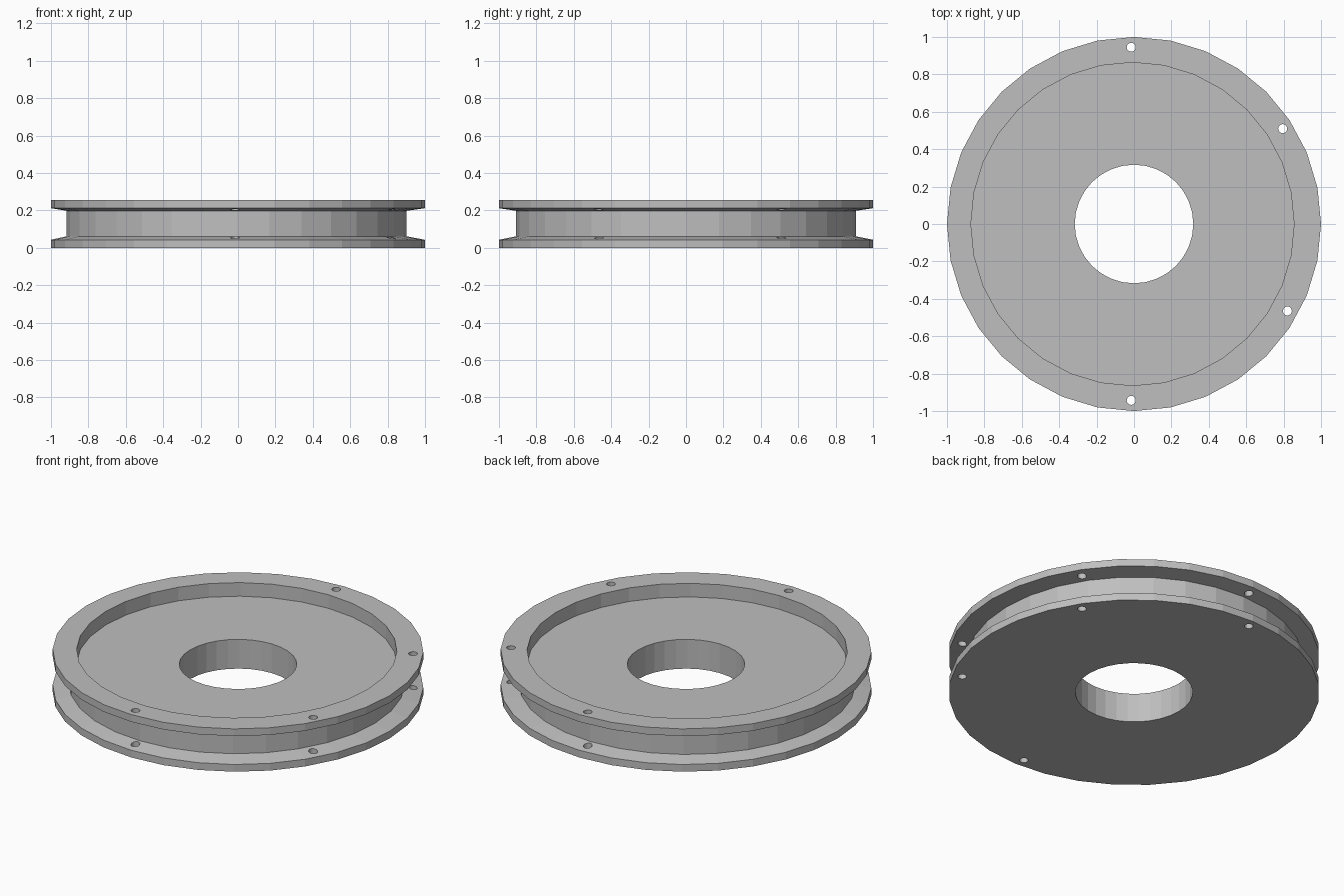
import bpy
import bmesh
import math
from mathutils import Matrix

cube = bpy.data.objects.get("Cube")
if cube:
    bpy.data.objects.remove(cube, do_unlink=True)

SIDES = 32
HOLES = [(-0.015, 0.945), (0.795, 0.51), (0.82, -0.465), (-0.015, -0.943)]
SHIFT = -0.008  # the groove and recess sit slightly off centre

# Closed section of the wheel: radius, height, sideways shift
PROFILE = [
    (0.317, 0.0, 0), (1.0, 0.0, 0),
    (1.0, 0.043, 0), (0.908, 0.062, SHIFT),        # lower flange
    (0.908, 0.198, SHIFT), (1.0, 0.212, 0),        # groove wall
    (1.0, 0.255, 0), (0.864, 0.255, SHIFT),        # upper flange
    (0.864, 0.174, SHIFT), (0.317, 0.174, 0),      # recess and bore
]


def make_object(name, bm):
    bmesh.ops.recalc_face_normals(bm, faces=bm.faces)
    mesh = bpy.data.meshes.new(name)
    bm.to_mesh(mesh)
    bm.free()
    obj = bpy.data.objects.new(name, mesh)
    bpy.context.collection.objects.link(obj)
    return obj


def ring(bm, radius, z, shift):
    angles = [2 * math.pi * i / SIDES for i in range(SIDES)]
    return [bm.verts.new((shift + radius * math.cos(a), radius * math.sin(a), z)) for a in angles]


grey = bpy.data.materials.new("light grey")
grey.use_nodes = True
colour = (0.52, 0.52, 0.52, 1)
grey.diffuse_color = colour
grey.node_tree.nodes["Principled BSDF"].inputs["Base Color"].default_value = colour

# Grooved wheel with a recessed top and a central bore
bm = bmesh.new()
rings = [ring(bm, *p) for p in PROFILE]
for a, b in zip(rings, rings[1:] + rings[:1]):
    for i in range(SIDES):
        j = (i + 1) % SIDES
        bm.faces.new((a[i], a[j], b[j], b[i]))
wheel = make_object("grooved_wheel", bm)
wheel.data.materials.append(grey)

# Small bolt holes through both flanges
bm = bmesh.new()
for x, y in HOLES:
    bmesh.ops.create_cone(bm, cap_ends=True, segments=20, radius1=0.024, radius2=0.024,
                          depth=1, matrix=Matrix.Translation((x, y, 0.1)))
cutter = make_object("bolt_hole_cutter", bm)
cutter.data.materials.append(grey)
cutter.hide_render = True

cut = wheel.modifiers.new("bolt_holes", 'BOOLEAN')
cut.operation = 'DIFFERENCE'
cut.solver = 'EXACT'
cut.object = cutter
bpy.context.view_layer.objects.active = wheel
bpy.ops.object.modifier_apply(modifier=cut.name)
bpy.data.objects.remove(cutter, do_unlink=True)
